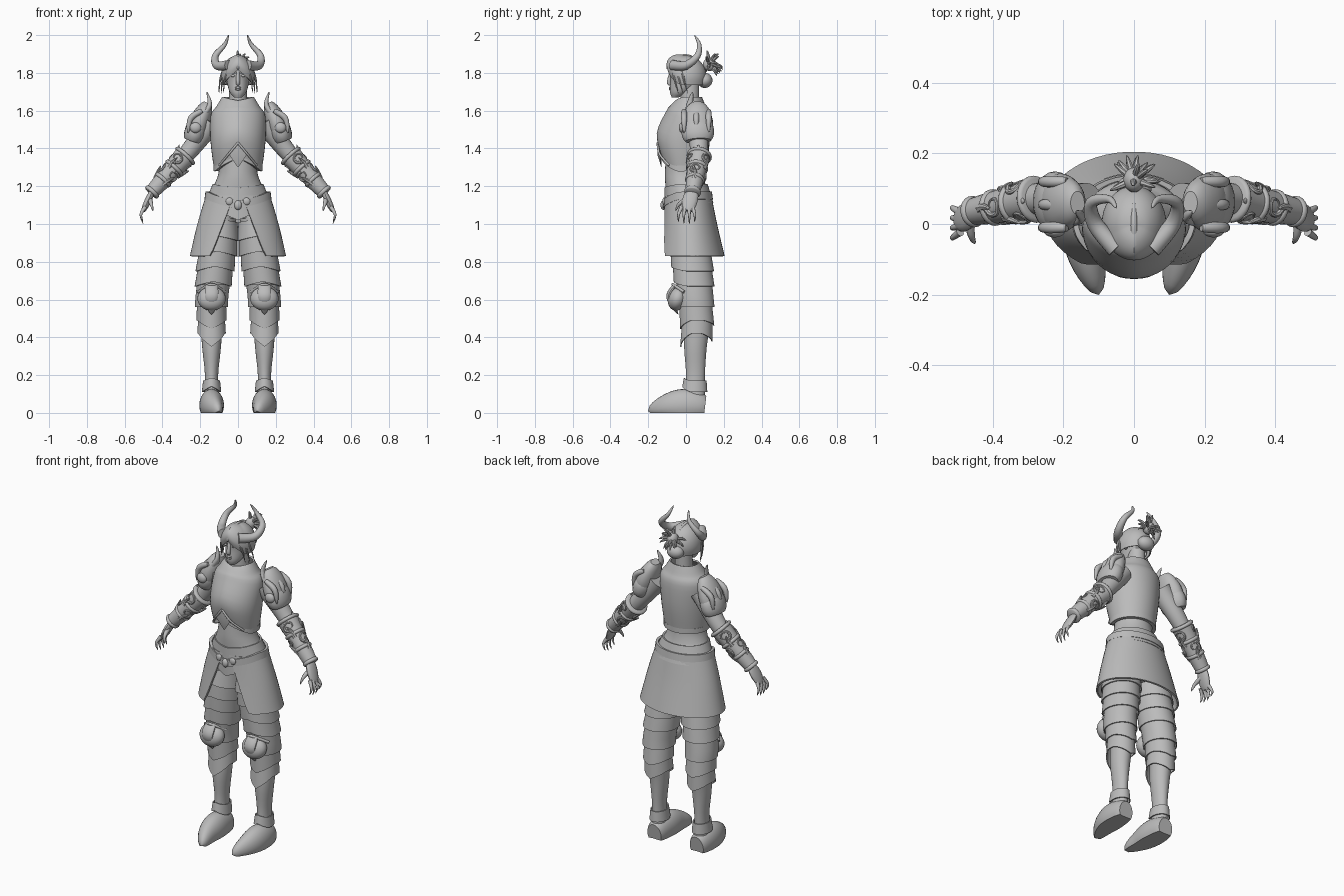
import bpy, bmesh, random
from math import sin, cos, pi, tau
from mathutils import Vector, Euler

random.seed(4)
if "Cube" in bpy.data.objects:
    bpy.data.objects.remove(bpy.data.objects["Cube"], do_unlink=True)

grey = bpy.data.materials.new("plain grey")
grey.use_nodes = True
grey.diffuse_color = (.5, .5, .5, 1)
grey.node_tree.nodes["Principled BSDF"].inputs["Base Color"].default_value = grey.diffuse_color


def finish(name, bm, mirror, thick=0):
    """Turn a bmesh into an object, thickened and mirrored, with smooth faces."""
    bmesh.ops.recalc_face_normals(bm, faces=bm.faces)
    mesh = bpy.data.meshes.new(name)
    bm.to_mesh(mesh)
    bm.free()
    ob = bpy.data.objects.new(name, mesh)
    bpy.context.collection.objects.link(ob)
    if thick:
        mod = ob.modifiers.new("Thickness", "SOLIDIFY")
        mod.thickness, mod.offset = thick, 0
    if mirror:
        ob.modifiers.new("Mirror", "MIRROR")
    graph = bpy.context.evaluated_depsgraph_get()
    ob.data = bpy.data.meshes.new_from_object(ob.evaluated_get(graph))
    ob.modifiers.clear()
    ob.data.materials.clear()
    ob.data.materials.append(grey)
    ob.data.shade_smooth()
    ob.data.set_sharp_from_angle(angle=.7)


def spline(rows, steps):
    """Smooth curve through rows of numbers."""
    rows = [Vector(r) for r in rows]
    last = len(rows) - 1
    out = []
    for i in range(last):
        a, b, c, d = rows[max(i - 1, 0)], rows[i], rows[i + 1], rows[min(i + 2, last)]
        for s in range(steps):
            t = s / steps
            out.append(b + (c - a) * t / 2 + (a - b * 2.5 + c * 2 - d / 2) * t ** 2
                       + (b * 3 - a - c * 3 + d) * t ** 3 / 2)
    return out + [rows[last]]


def skin(name, rings, wrap=True, caps=True, mirror=False, thick=0):
    """Faces between neighbouring rings of points."""
    bm = bmesh.new()
    rows = [[bm.verts.new(p) for p in ring] for ring in rings]
    count = len(rows[0])
    for low, high in zip(rows, rows[1:]):
        for i in range(count if wrap else count - 1):
            j = (i + 1) % count
            bm.faces.new((low[i], low[j], high[j], high[i]))
    if caps:
        bm.faces.new(rows[0])
        bm.faces.new(rows[-1])
    finish(name, bm, mirror, thick)


def midline(z):
    return 0


def loft(name, rows, dip=(0, 0), opening=(0, 0), centre=midline, back=0, thick=0, mirror=False):
    """Upright form. Row: z, half width, front y, back y. The dip points the edges at the front."""
    path = spline(rows, 4)
    gap = max(opening) > 0
    n = 40
    rings = []
    for k, (z, half, front, rear) in enumerate(path):
        t = k / (len(path) - 1)
        drop = dip[0] + (dip[1] - dip[0]) * t
        start = opening[0] + (opening[1] - opening[0]) * t
        ring = []
        for i in range(n):
            a = start + (tau - 2 * start) * i / (n - 1 if gap else n)
            turn = min(a, tau - a)
            point = max(0, 1 - turn / 1.2) + back * max(0, 1 - (pi - turn) / 1.2)
            ring.append((centre(z) + half * sin(a),
                         (front + rear) / 2 + (front - rear) / 2 * cos(a), z - drop * point))
        rings.append(ring)
    skin(name, rings, wrap=not gap, caps=not thick, mirror=mirror, thick=thick)


def even(t):
    return 1


def taper(t):
    return (1.01 - t) ** .7


def swell(start, end):
    """Part of a rounded bulge, which is closed at zero and one."""
    return lambda t: abs(sin(pi * (start + (end - start) * t))) ** .7 + .02


def tube(name, path, radius, shape=even, flat=1, ref=(0, 1, 0), steps=5, n=14, floor=False, mirror=True):
    """Form along a path. The radius is along ref, and flat scales it across."""
    path = spline(path, steps)
    last = len(path) - 1
    up, rings = Vector(ref), []
    for i, p in enumerate(path):
        along = (path[min(i + 1, last)] - path[max(i - 1, 0)]).normalized()
        up = (up - along * up.dot(along)).normalized()
        side = along.cross(up) * flat
        r = radius * shape(i / last)
        ring = [p + (up * cos(tau * k / n) + side * sin(tau * k / n)) * r for k in range(n)]
        if floor:
            for q in ring:
                q.z = max(q.z, 0)
        rings.append(ring)
    skin(name, rings, mirror=mirror)


def ball(name, loc, size, tilt=0, mirror=True):
    bm = bmesh.new()
    bmesh.ops.create_uvsphere(bm, u_segments=24, v_segments=14, radius=1)
    turn = Euler((tilt, 0, 0)).to_matrix()
    for v in bm.verts:
        v.co = turn @ (v.co * Vector(size)) + Vector(loc)
    finish(name, bm, mirror)


# Torso and breastplate
loft("torso", [(1.03, .11, -.06, .1), (1.15, .15, -.1, .12), (1.22, .12, -.11, .1),
               (1.3, .1, -.11, .09), (1.5, .11, -.1, .09)])
loft("breastplate", [(1.28, .12, -.12, .1), (1.43, .14, -.15, .12), (1.57, .14, -.1, .12),
                     (1.62, .11, -.08, .1), (1.67, .08, -.05, .08)], dip=(-.07, .02), thick=.01)
loft("waist_band", [(1.31, .12, -.12, .1), (1.28, .12, -.12, .1)], dip=(-.07, -.07), thick=.02)
tube("chest_diamond", [(0, -.13, 1.3), (0, -.14, 1.37), (0, -.15, 1.43)], .012, swell(0, 1),
     flat=4, steps=1, n=4, mirror=False)
tube("chest_arch", [(0, -.15, 1.43), (.05, -.14, 1.37), (.1, -.09, 1.31)], .006)

# Belt and skirt
loft("hip_plate", [(1.21, .13, -.11, .11), (1.11, .17, -.11, .14)], dip=(.02, .09), thick=.01)
loft("belt", [(1.17, .165, -.115, .13), (1.13, .17, -.115, .135)], dip=(.05, .05), thick=.015)
ball("belt_buckle", (0, -.12, 1.1), (.02, .015, .025), mirror=False)
ball("belt_boss", (.045, -.115, 1.12), (.02, .01, .02))
loft("skirt", [(1.15, .165, -.11, .13), (1, .21, -.12, .16), (.83, .25, -.14, .2)],
     opening=(.12, .64), thick=.01)

# Legs, with lames that follow their outline
leg = [(1.08, .07, -.07, .1), (.9, .09, -.08, .12), (.7, .08, -.05, .13), (.5, .06, -.01, .13),
       (.35, .05, -.01, .11), (.2, .035, 0, .1), (.07, .04, -.01, .1)]


def leg_centre(z):
    return min(.14, .14 - (z - .6) * .12)


def leg_plate(name, top, bottom, dip, flare=.018, back=0):
    rows = []
    for z, grow in ((top, .006), (bottom, flare)):
        for a, b in zip(leg, leg[1:]):
            if a[0] >= z > b[0]:
                row = Vector(a).lerp(Vector(b), (a[0] - z) / (a[0] - b[0]))
        rows.append(row + Vector((0, grow, -grow, grow)))
    loft(name, rows, dip=(dip / 2, dip), centre=leg_centre, back=back, thick=.006, mirror=True)


loft("leg", leg, centre=leg_centre, mirror=True)
for i in range(4):
    top = 1.01 - .08 * i
    leg_plate(f"thigh_lame_{i + 1}", top, top - .1, -.025)
leg_plate("knee_band", .68, .56, 0)
leg_plate("upper_greave", .58, .49, .045, back=.6)
leg_plate("lower_greave", .51, .42, .07, back=.6)
leg_plate("ankle_cuff", .17, .11, -.03, flare=.01)
ball("knee_guard", (.14, -.045, .605), (.075, .05, .065), tilt=-.3)
tube("knee_ridge", [(.14, -.06, .67), (.14, -.09, .61), (.14, -.04, .52)], .015, swell(.3, 1), flat=2.4)
tube("knee_rim", [(.07, -.01, .64), (.14, -.07, .68), (.21, -.01, .64)], .008, ref=(0, 0, 1))

# Pointed shoes
tube("shoe", [(.14, .1, .03), (.14, 0, .04), (.13, -.1, .03), (.1, -.2, .01)], .085, swell(.2, 1),
     flat=.75, ref=(0, 0, 1), n=24, floor=True)

# Arms, hands and fingers
shoulder = Vector((.14, .055, 1.54))
elbow = Vector((.28, .07, 1.36))
wrist = Vector((.455, .035, 1.17))
knuckle = Vector((.492, .01, 1.09))
tube("arm", [shoulder, elbow, wrist], .062, lambda t: 1 - t * .55, n=20)
tube("palm", [wrist, wrist.lerp(knuckle, .6), knuckle + Vector((.01, 0, -.02))], .04, swell(.2, .85), flat=.45)
for i in range(4):
    spread = .024 - .019 * i
    root = knuckle + Vector((0, spread, 0))
    bend = root + Vector((.022, spread / 2, -.04))
    tip = root + Vector((.01, spread / 2, -.09 + .012 * (i in (0, 3))))
    tube(f"finger_{i + 1}", [root, bend, tip], .012, taper, n=10)
thumb_root = wrist.lerp(knuckle, .4)
tube("thumb", [thumb_root, thumb_root + Vector((-.01, -.06, -.03)), thumb_root + Vector((-.02, -.08, -.07))],
     .016, taper, ref=(1, 0, 0), n=10)

# Vambrace with raised scrolls and leaf points
axis = (wrist - elbow).normalized()
outward = Vector((0, 1, 0)).cross(axis).normalized()
depth = axis.cross(outward)


def cuff(t):
    return .06 - t * .022


def on_arm(t, angle=0, radius=0):
    return elbow.lerp(wrist, t) + (outward * cos(angle) + depth * sin(angle)) * radius


tube("vambrace", [on_arm(0), on_arm(1)], cuff(0), lambda t: cuff(t) / cuff(0), n=24)
for i in range(4):
    t = i / 3
    tube(f"vambrace_band_{i + 1}", [on_arm(t - .04), on_arm(t + .04)], cuff(t) + .006, swell(.3, .7), n=24)
for i in range(6):
    angle = i * tau / 6
    t = .16 + .33 * (i % 2)
    scroll = []
    for s in range(8):
        curl = 1 - s / 11
        scroll.append(on_arm(t + cos(s) * curl * .12, angle + sin(s) * curl * .65, cuff(t)))
    tube(f"vambrace_scroll_{i + 1}", scroll, .009, taper, ref=axis, n=8)
    leaf = [on_arm(t + .25, angle, cuff(t) - .015), on_arm(t + .12, angle, cuff(t)),
            on_arm(t, angle + .15, cuff(t) + .012)]
    tube(f"vambrace_leaf_{i + 1}", leaf, .015, taper, ref=axis, n=8)
tube("elbow_point", [(.33, .065, 1.34), (.325, .065, 1.38), (.31, .065, 1.42)], .025, taper, flat=.6)

# Pauldrons with curved spikes
tube("pauldron", [(.16, .06, 1.64), (.2, .06, 1.55), (.23, .06, 1.46)], .082, swell(.08, .75), flat=.66, n=24)
tube("pauldron_lower", [(.21, .06, 1.53), (.24, .065, 1.44)], .085, swell(.3, .75), flat=.68, n=24)
tube("pauldron_spike", [(.19, .02, 1.57), (.15, .02, 1.63), (.165, .035, 1.7)], .03, taper, flat=.7)
for i in range(3):
    y = .065 * i - .01
    tube(f"pauldron_brow_{i + 1}", [(.19, y, 1.6), (.25, y, 1.56), (.265, y, 1.48)], .016, swell(.2, 1))
ball("pauldron_boss", (.225, -.02, 1.51), (.03, .018, .028))

# Head and face
loft("neck", [(1.6, .05, -.03, .07), (1.74, .045, -.03, .07)])
loft("head", [(1.67, .02, -.075, -.04), (1.7, .045, -.085, .02), (1.76, .06, -.083, .08),
              (1.81, .065, -.085, .085), (1.85, .05, -.07, .08)])
tube("nose", [(0, -.08, 1.8), (0, -.09, 1.75), (0, -.08, 1.74)], .011, swell(.2, .8), mirror=False)
ball("eye", (.026, -.074, 1.785), (.013, .01, .007))
tube("eyebrow", [(.01, -.085, 1.8), (.03, -.08, 1.805), (.046, -.068, 1.8)], .005, taper)
for name, z in (("upper_lip", 1.722), ("lower_lip", 1.713)):
    ball(name, (0, -.083, z), (.016, .008, .006), mirror=False)
ball("ear", (.066, .01, 1.765), (.01, .016, .026))

# Helmet, horns and hair
dome = [-.4 + .38 * i for i in range(6)]
loft("helmet", [(1.78 + sin(a) * .11, cos(a) * .088, cos(a) * -.1, cos(a) * .105) for a in dome],
     dip=(-.08, 0), thick=.006)
tube("helmet_crest", [(0, -.1, 1.82), (0, -.08, 1.87), (0, 0, 1.89), (0, .06, 1.87)], .01,
     swell(.1, .9), mirror=False, ref=(1, 0, 0))
tube("horn", [(.05, -.07, 1.84), (.11, 0, 1.84), (.12, .06, 1.89), (.07, .07, 1.95), (.05, .045, 2)], .028, taper)
for i in range(3):
    top = Vector((.055 + .012 * i, .025 * i - .07, 1.81))
    tube(f"hair_lock_{i + 1}", [top, top + Vector((.016, .01, -.05)), top + Vector((.022, .03, -.12))],
         .008, taper, n=8)
ball("hair_roll", (0, .1, 1.76), (.05, .04, .04), mirror=False)
bun = Vector((0, .125, 1.845))
ball("hair_bun", bun, (.03, .035, .035), mirror=False)
for i in range(22):
    out = Vector((random.uniform(-.7, .7), random.uniform(-.3, 1), random.uniform(-.7, 1))).normalized()
    tube(f"hair_spike_{i + 1}", [bun, bun + out * .05 + Vector((0, 0, .008)), bun + out * .075],
         .012, taper, ref=(.3, .2, .9), n=7, mirror=False)
